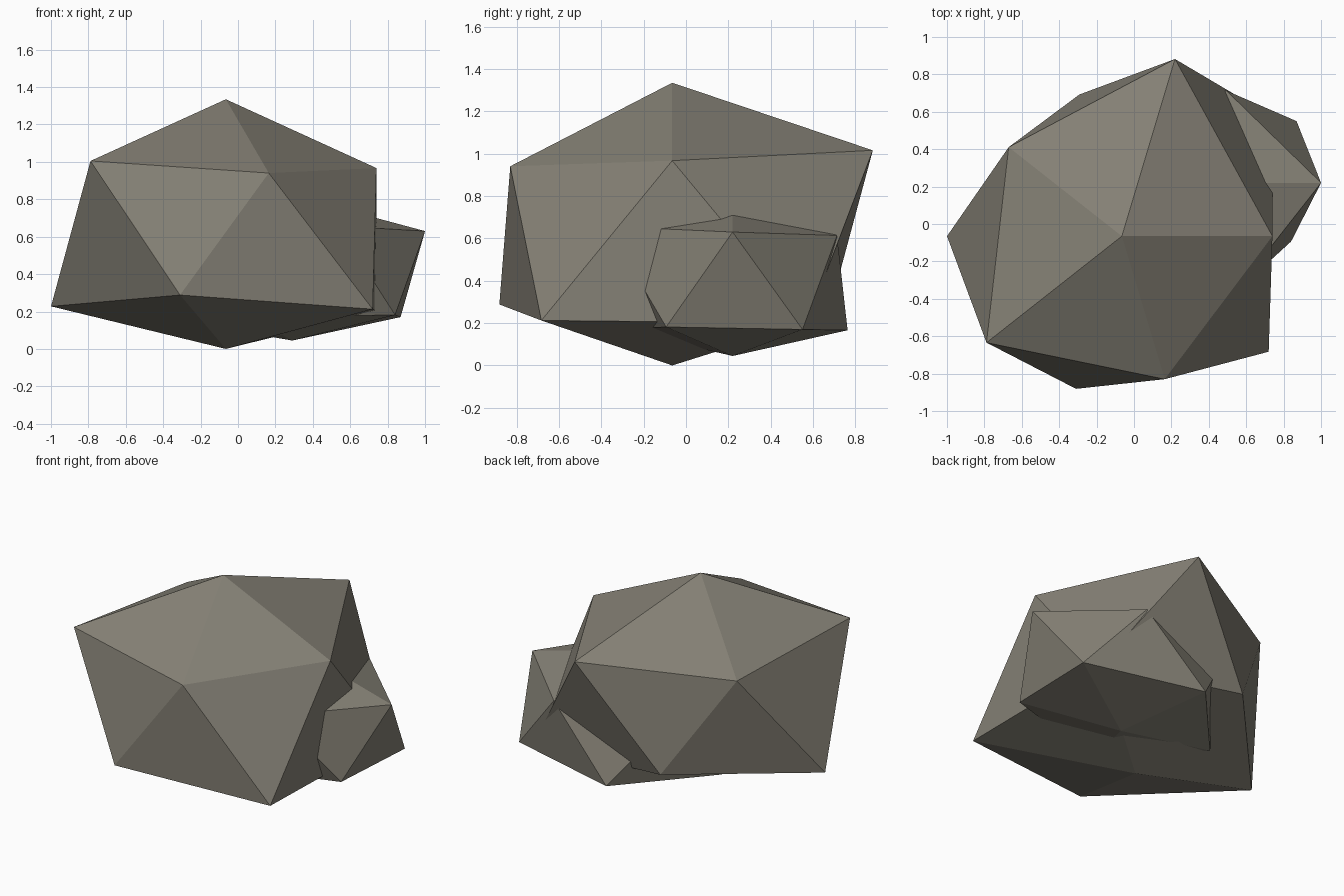
import bpy, bmesh, math

if "Cube" in bpy.data.objects:
    bpy.data.objects.remove(bpy.data.objects["Cube"])

stone = bpy.data.materials.new("warm grey stone")
stone.diffuse_color = (0.235, 0.22, 0.18, 1)
stone.use_nodes = True
stone.node_tree.nodes["Principled BSDF"].inputs["Base Color"].default_value = stone.diffuse_color


def boulder(name, centre, scale, bottom, top, low, high):
    """Icosahedron whose corners are pushed in or out along their own direction.
    low / high map the azimuth of each ring corner to its push factor."""
    bm = bmesh.new()
    bmesh.ops.create_icosphere(bm, subdivisions=1, radius=1)
    for v in bm.verts:
        if abs(v.co.z) > 0.9:
            k = top if v.co.z > 0 else bottom
        else:
            az = round(math.degrees(math.atan2(v.co.y, v.co.x))) % 360
            k = (high if v.co.z > 0 else low)[az]
        v.co = [c + p * s * k for c, p, s in zip(centre, v.co, scale)]
    me = bpy.data.meshes.new(name)
    bm.to_mesh(me)
    bm.free()
    me.materials.append(stone)
    ob = bpy.data.objects.new(name, me)
    bpy.context.collection.objects.link(ob)
    return ob


# main boulder
boulder("large_rock", (-0.065, -0.065, 0.625), (1, 1.083, 0.85), 0.735, 0.835,
        {36: 1.118, 108: 0.822, 180: 1.045, 252: 0.886, 324: 1.085},
        {0: 0.90, 72: 1.028, 144: 0.836, 216: 1.0, 288: 0.83})

# smaller stone sunk into its side
boulder("small_rock", (0.29, 0.22, 0.401), (1, 0.785, 0.645), 0.552, 0.65,
        {36: 0.80, 108: 0.813, 180: 0.80, 252: 0.80, 324: 0.76},
        {0: 0.794, 72: 0.738, 144: 0.78, 216: 0.80, 288: 0.887})
